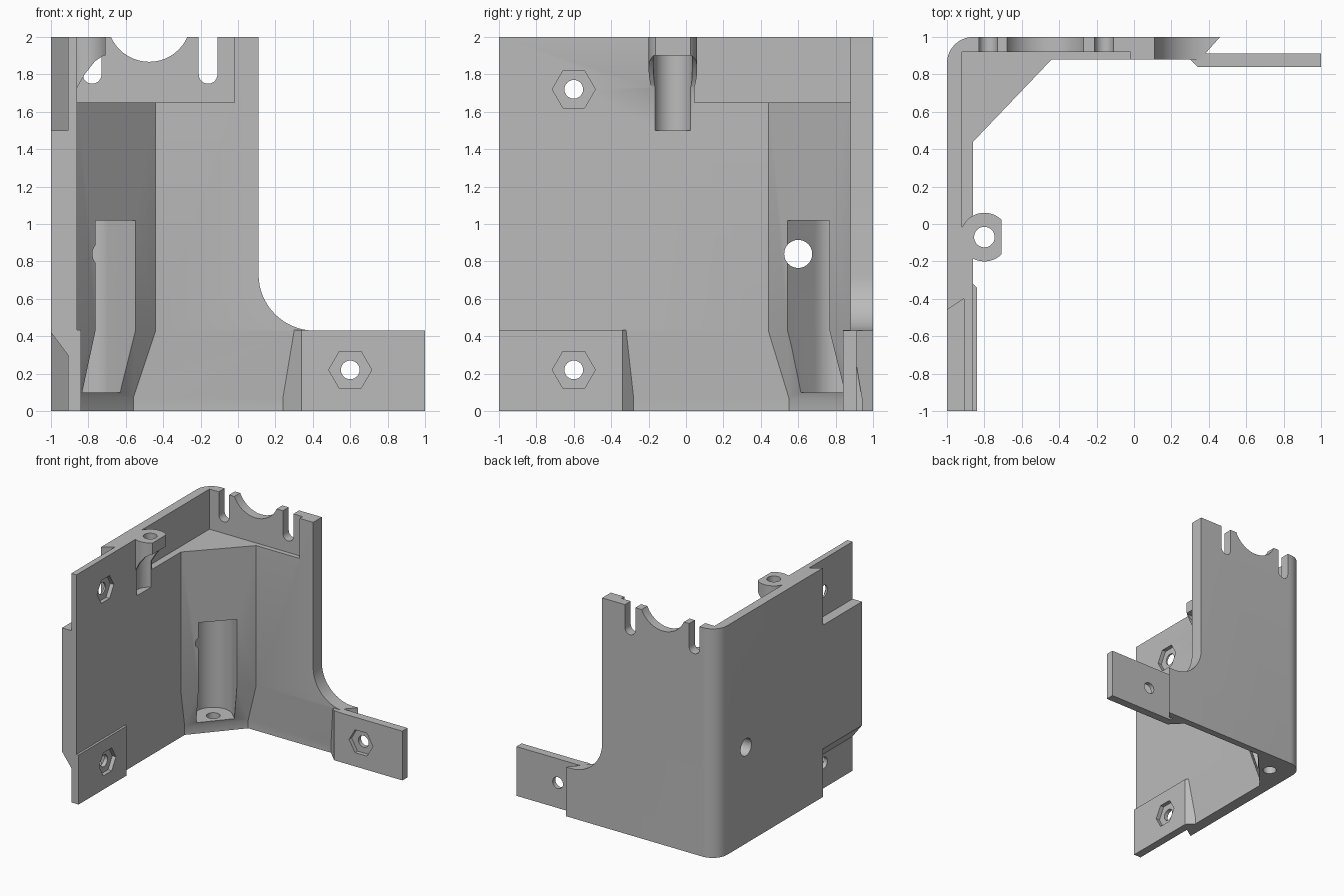
import bpy, bmesh, math
from mathutils import Vector

cube = bpy.data.objects.get("Cube")
if cube:
    bpy.data.objects.remove(cube, do_unlink=True)

grey = bpy.data.materials.new("plain_grey")
grey.use_nodes = True
grey.diffuse_color = (0.5, 0.5, 0.5, 1)
grey.node_tree.nodes["Principled BSDF"].inputs["Base Color"].default_value = (0.5, 0.5, 0.5, 1)


def loft(name, rings):
    """Closed solid through rings with equal point counts."""
    bm = bmesh.new()
    loops = [[bm.verts.new(p) for p in ring] for ring in rings]
    n = len(loops[0])
    bm.faces.new(loops[0][::-1])
    bm.faces.new(loops[-1])
    for low, high in zip(loops, loops[1:]):
        for i in range(n):
            j = (i + 1) % n
            bm.faces.new((low[i], low[j], high[j], high[i]))
    bm.normal_update()
    if bm.calc_volume(signed=True) < 0:
        bmesh.ops.reverse_faces(bm, faces=bm.faces)
    mesh = bpy.data.meshes.new(name)
    bm.to_mesh(mesh)
    bm.free()
    obj = bpy.data.objects.new(name, mesh)
    bpy.context.collection.objects.link(obj)
    mesh.materials.append(grey)
    return obj


def prism(name, points, start, end, axis="z"):
    """Extrude a 2D outline; y uses (x, z) and x uses (y, z) outlines."""
    place = {"z": lambda a, b, t: (a, b, t),
             "y": lambda a, b, t: (a, t, b),
             "x": lambda a, b, t: (t, a, b)}[axis]
    return loft(name, [[place(a, b, t) for a, b in points] for t in (start, end)])


def arc(cx, cy, r, a0=0, a1=360, n=32):
    steps = n if a1 - a0 == 360 else n + 1
    angles = [math.radians(a0 + (a1 - a0) * i / n) for i in range(steps)]
    return [(cx + r * math.cos(a), cy + r * math.sin(a)) for a in angles]


def combine(target, other, operation):
    mod = target.modifiers.new(operation.lower(), "BOOLEAN")
    mod.object = other
    mod.operation = operation
    mod.solver = "EXACT"
    mod.use_hole_tolerant = True
    bpy.context.view_layer.objects.active = target
    bpy.ops.object.modifier_apply(modifier=mod.name)
    bpy.data.objects.remove(other, do_unlink=True)


def cut(other):
    combine(body, other, "DIFFERENCE")


def join(other):
    combine(body, other, "UNION")


# Outer block with a rounded back corner and an undercut right end
body = prism("corner_bracket", [(-1, -1.1), (0.38, -1.1), (0.38, 0.91), (0.46, 1)]
             + arc(-0.86, 0.86, 0.14, 90, 180, 10), -0.1, 2.1)


# Inner hollow: two walls with a diagonal corner, thinning near the foot
def hollow(z, left, back, diag_x, diag_y):
    return [(2, -2, z), (2, back, z), (diag_x, back, z), (left, diag_y, z), (left, -2, z)]


cut(loft("hollow_cutter", [hollow(-0.5, -0.9, 0.94, -0.56, 0.55),
                           hollow(0.07, -0.9, 0.94, -0.56, 0.55),
                           hollow(0.43, -0.86, 0.88, -0.44, 0.44),
                           hollow(2.5, -0.86, 0.88, -0.44, 0.44)]))

# Mounting tabs
join(prism("back_tab", [(0.34, 0.84), (1.1, 0.84), (1.1, 0.912), (0.37, 0.912),
                        (0.37, 0.97), (0.21, 0.97)], -0.05, 0.432))
join(prism("left_tab", [(-0.84, -1.05), (-0.84, -0.34), (-0.95, -0.23),
                        (-0.95, -1.05)], -0.05, 0.432))

# Upper recess leaving the shelf across the corner
cut(prism("recess_cutter", [(-0.92, -0.02), (-0.5, 0.435), (-0.02, 0.5),
                            (-0.02, 0.92), (-0.92, 0.92)], 1.65, 2.2))

# Back wall side notch with a rounded inner corner
cut(prism("notch_cutter", [(0.11, 2.3)] + arc(0.41, 0.73, 0.3, 180, 270, 16)
          + [(2, 0.43), (2, 2.3)], 0.5, 1.5, "y"))

# Rebates on the outside of the left wall
step = [(-1.1, -1.2), (-0.91, -1.2), (-0.91, -0.4), (-1.1, -0.527)]
cut(prism("upper_rebate_cutter", step, 1.5, 2.2))
cut(loft("lower_rebate_cutter", [[(x, y, -0.2) for x, y in step],
                                 [(x, y, 0.3 - (x + 0.91) * 4 / 3) for x, y in step]]))

# Screw boss with a flat side, tapering into the left wall
BX, BY = -0.8, -0.07
boss = prism("screw_boss", arc(BX, BY, 0.13, 46, 314, 36), 1.7, 2.05)
combine(boss, prism("boss_taper_cutter", [(-0.865, 1.6), (-0.5, 1.6), (-0.5, 1.9), (-0.72, 1.9), (-0.765, 1.87),
                                          (-0.82, 1.8), (-0.865, 1.72)], -0.5, 0.5, "y"), "DIFFERENCE")
join(boss)
cut(prism("boss_groove_cutter", arc(-0.82, BY, 0.103, 90, 270, 20)
          + [(-0.5, BY - 0.103), (-0.5, BY + 0.103)], 1.5, 1.9))
cut(prism("boss_hole_cutter", arc(BX, BY, 0.055), 1.8, 2.2))

# Slots and shaft cradle in the top of the back wall
for x in (-0.78, -0.16):
    cut(prism("slot_cutter", [(x - 0.05, 2.2)] + arc(x, 1.8, 0.05, 180, 360, 14)
              + [(x + 0.05, 2.2)], 0.8, 1.2, "y"))
cut(prism("cradle_cutter", arc(-0.475, 2.09, 0.223, n=48), 0.8, 1.2, "y"))

# Corner screw well: round-backed slot opening through the diagonal
well = arc(-0.8, 0.8, 0.155, 45, 225, 24)
out = Vector((0.4, -0.4))
well += [tuple(Vector(well[-1]) + out), tuple(Vector(well[0]) + out)]
cut(prism("well_cutter", well, 0.1, 1.02))
cut(prism("well_hole_cutter", arc(-0.8, 0.8, 0.055), -0.2, 0.3))
cut(prism("side_hole_cutter", arc(0.6, 0.84, 0.075), -1.2, -0.65, "x"))

# Hexagonal nut pockets with through holes
for axis, across, z, face, sign in (("x", -0.6, 0.22, -0.84, -1), ("x", -0.6, 1.72, -0.86, -1),
                                    ("y", 0.6, 0.22, 0.84, 1)):
    cut(prism("nut_cutter", arc(across, z, 0.115, n=6), face - sign * 0.1, face + sign * 0.035, axis))
    cut(prism("bolt_cutter", arc(across, z, 0.05, n=24), face - sign * 0.1, face + sign * 0.3, axis))

# Trim the ends square
combine(body, prism("trim_box", [(-1.5, -1), (1, -1), (1, 1.5), (-1.5, 1.5)], 0, 2), "INTERSECT")

# Shading
bpy.ops.object.select_all(action="DESELECT")
body.select_set(True)
bpy.context.view_layer.objects.active = body
bpy.ops.object.shade_smooth_by_angle(angle=math.radians(30))
